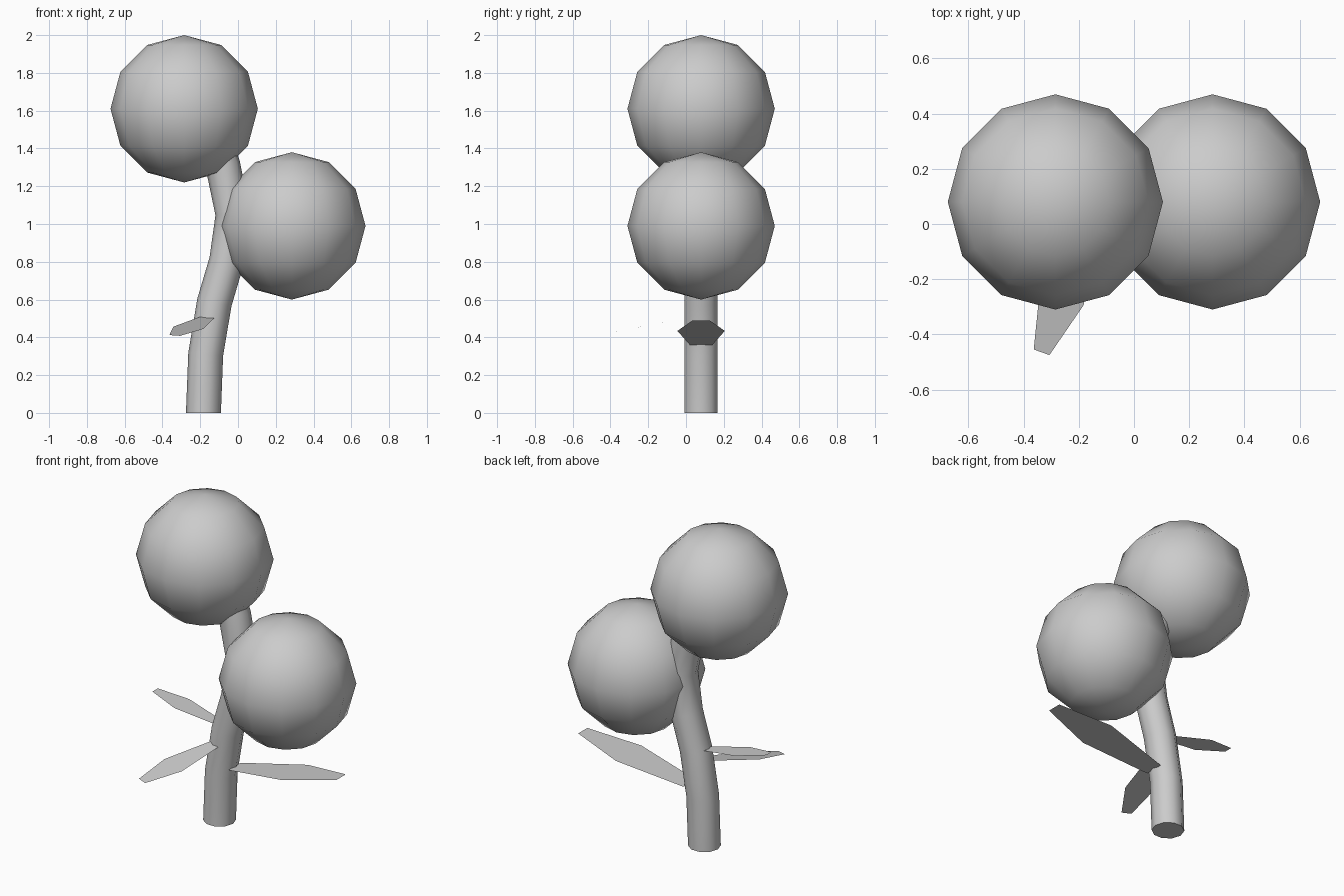
import bpy, bmesh, math
from mathutils import Vector

if "Cube" in bpy.data.objects:
    bpy.data.objects.remove(bpy.data.objects["Cube"])


def add_mesh(name, bm):
    mesh = bpy.data.meshes.new(name)
    bm.to_mesh(mesh)
    bm.free()
    ob = bpy.data.objects.new(name, mesh)
    bpy.context.collection.objects.link(ob)
    return ob


# Foliage balls
for name, pos in (("upper_foliage", (-0.285, 0.08, 1.61)),
                  ("lower_foliage", (0.285, 0.08, 0.99))):
    bpy.ops.mesh.primitive_uv_sphere_add(segments=12, ring_count=6,
                                         radius=0.39, location=pos)
    bpy.context.object.name = name
    bpy.ops.object.shade_smooth()

# Bent trunk: ten-sided rings along a path (x, z)
SIDES, RADIUS, Y = 10, 0.0925, 0.08
path = [Vector((x, Y, z)) for x, z in
        ((-0.183, 0), (-0.171, 0.31), (-0.125, 0.585),
         (-0.06, 0.805), (-0.027, 1.05), (-0.08, 1.31), (-0.13, 1.45))]
bm = bmesh.new()
rings = []
for i, p in enumerate(path):
    t = (path[min(i + 1, len(path) - 1)] - path[max(i - 1, 0)]).normalized()
    side = Vector((1, 0, 0)) if i == 0 else Vector((t.z, 0, -t.x))
    ring = []
    for k in range(SIDES):
        a = math.tau * k / SIDES
        ring.append(bm.verts.new(p + RADIUS * (side * math.cos(a) + Vector((0, math.sin(a), 0)))))
    rings.append(ring)
for low, high in zip(rings, rings[1:]):
    for k in range(SIDES):
        n = (k + 1) % SIDES
        bm.faces.new((low[k], low[n], high[n], high[k]))
bm.faces.new(rings[0][::-1])
bm.faces.new(rings[-1])
trunk = add_mesh("trunk", bm)
bpy.ops.object.select_all(action='DESELECT')
trunk.select_set(True)
bpy.context.view_layer.objects.active = trunk
bpy.ops.object.shade_smooth_by_angle(angle=math.radians(50))


# Flat six-cornered leaves, each from base to tip
def leaf(name, base, tip, across):
    base, tip, across = Vector(base), Vector(tip), Vector(across).normalized()
    length = (tip - base).length
    outline = ((0, -0.08), (0.57, -0.168), (1, -0.06),
               (1, 0.06), (0.57, 0.168), (0, 0.08))
    bm = bmesh.new()
    bm.faces.new([bm.verts.new(base.lerp(tip, t) + across * w * length)
                  for t, w in outline])
    bm.normal_update()
    if next(iter(bm.faces)).normal.z < 0:
        bmesh.ops.reverse_faces(bm, faces=bm.faces[:])
    add_mesh(name, bm)


leaf("right_leaf", (-0.08, Y, 0.36), (0.655, Y, 0.49), (0, 1, 0))
leaf("left_leaf", (-0.2, Y, 0.607), (-0.627, Y, 0.69), (0, 1, 0))
leaf("front_leaf", (-0.165, 0, 0.505), (-0.335, -0.465, 0.41), (0.94, -0.34, -0.07))
